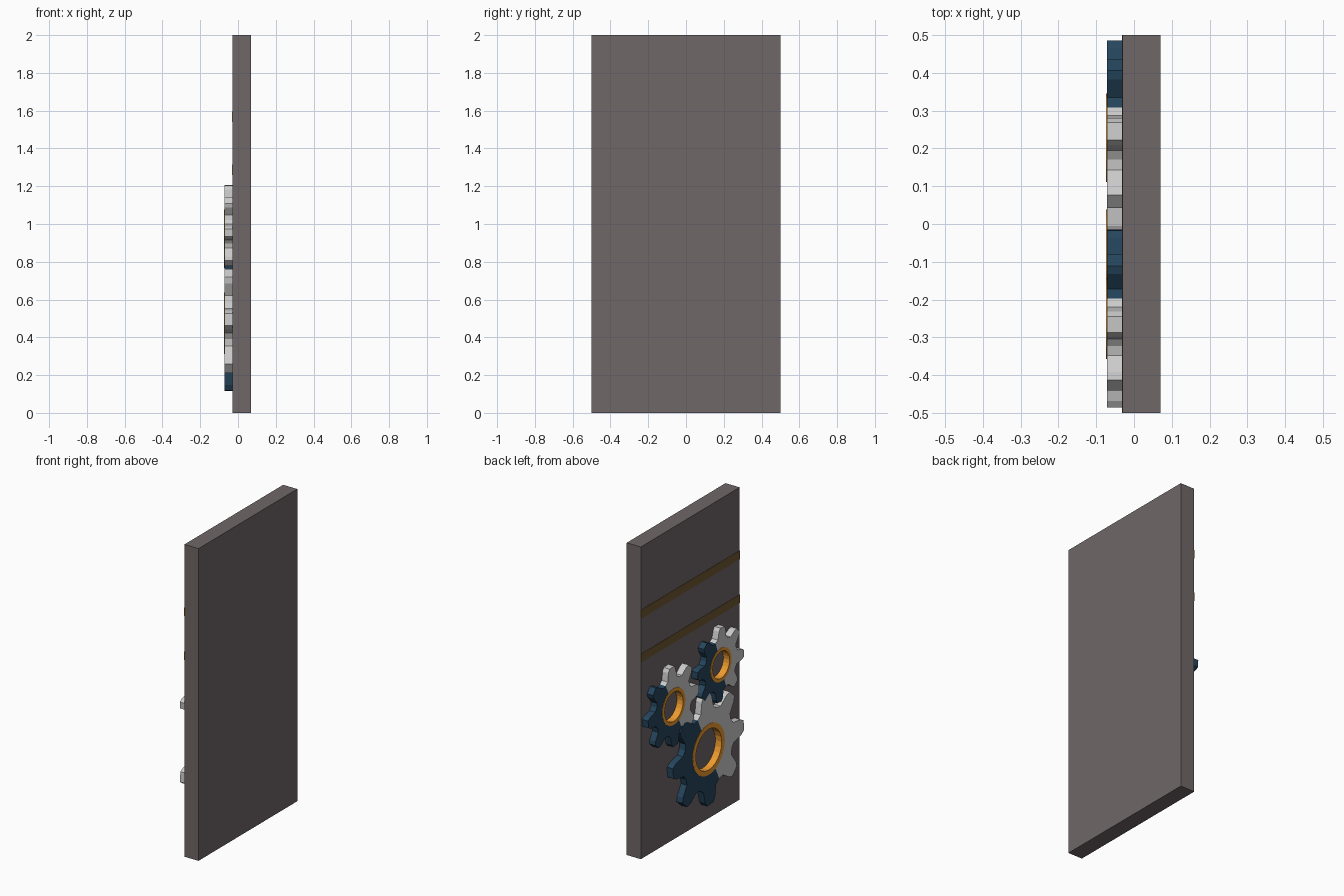
import bpy, bmesh
from math import cos, sin, pi, radians, hypot, atan2

if "Cube" in bpy.data.objects:
    bpy.data.objects.remove(bpy.data.objects["Cube"])

FACE = -0.03      # x of the decorated panel face
FRONT = -0.072    # x of the gear fronts


def material(name, rgb):
    m = bpy.data.materials.new(name)
    m.diffuse_color = (*rgb, 1)
    m.use_nodes = True
    m.node_tree.nodes["Principled BSDF"].inputs["Base Color"].default_value = m.diffuse_color
    return m


PANEL = material("warm_grey", (0.16, 0.135, 0.14))
GOLD = material("dull_gold", (0.16, 0.10, 0.03))
NAVY = material("navy", (0.018, 0.06, 0.11))
PALE = material("pale_grey", (0.8, 0.8, 0.8))
ORANGE = material("orange", (0.85, 0.33, 0.03))


def box(name, lo, hi, mat):
    bpy.ops.mesh.primitive_cube_add(size=1, location=[(a + b) / 2 for a, b in zip(lo, hi)])
    ob = bpy.context.object
    ob.name = name
    ob.scale = [b - a for a, b in zip(lo, hi)]
    ob.data.materials.append(mat)


def holed_plate(name, outline, hole, cy, cz, x0, x1, mats, slot=lambda i: 0):
    """Plate from a polar outline [(radius, angle)] with a round hole, lying in the yz plane."""
    bm = bmesh.new()

    def loop(x, pts):
        return [bm.verts.new((x, cy - r * cos(a), cz + r * sin(a))) for r, a in pts]

    inner = [(hole, a) for _, a in outline]
    loops = [loop(x0, outline), loop(x1, outline), loop(x1, inner), loop(x0, inner)]
    n = len(outline)
    for k in range(4):
        p, q = loops[k], loops[(k + 1) % 4]
        for i in range(n):
            j = (i + 1) % n
            bm.faces.new((p[i], p[j], q[j], q[i])).material_index = slot(i)
    bmesh.ops.recalc_face_normals(bm, faces=bm.faces)
    me = bpy.data.meshes.new(name)
    bm.to_mesh(me)
    bm.free()
    for m in mats:
        me.materials.append(m)
    bpy.context.collection.objects.link(bpy.data.objects.new(name, me))


def gear(name, cy, cz, R, phase):
    # one tooth: (radial, sideways) points, starting mid-valley
    tooth = [(0.71, -0.18), (0.92, -0.14), (1.0, -0.09),
             (1.0, 0.09), (0.92, 0.14), (0.71, 0.18)]
    outline = []
    for t in range(8):
        a = phase + t * pi / 4
        outline.append((0.70 * R, a - pi / 8))
        outline += [(hypot(u, v) * R, a + atan2(v, u)) for u, v in tooth]
    # teeth 3-6 are dark, the others pale
    holed_plate(name, outline, 0.43 * R, cy, cz, FACE, FRONT, [PALE, NAVY],
                lambda i: 1 if 3 <= i // 7 <= 6 else 0)
    # orange collar lining the hole
    ring = [(0.455 * R, i * pi / 12) for i in range(24)]
    holed_plate(name + "_collar", ring, 0.365 * R, cy, cz, FACE, FRONT - 0.002, [ORANGE])


# panel and its two stripes
box("panel", (FACE, -0.5, 0), (0.07, 0.5, 2), PANEL)
for label, z0, z1 in (("upper", 1.54, 1.596), ("lower", 1.26, 1.314)):
    box(label + "_stripe", (FACE - 0.002, -0.5, z0), (FACE + 0.01, 0.5, z1), GOLD)

# three gears
gear("large_gear", -0.125, 0.475, 0.358, radians(3))
gear("left_gear", 0.228, 0.885, 0.257, radians(4))
gear("right_gear", -0.25, 0.97, 0.235, radians(-4))
